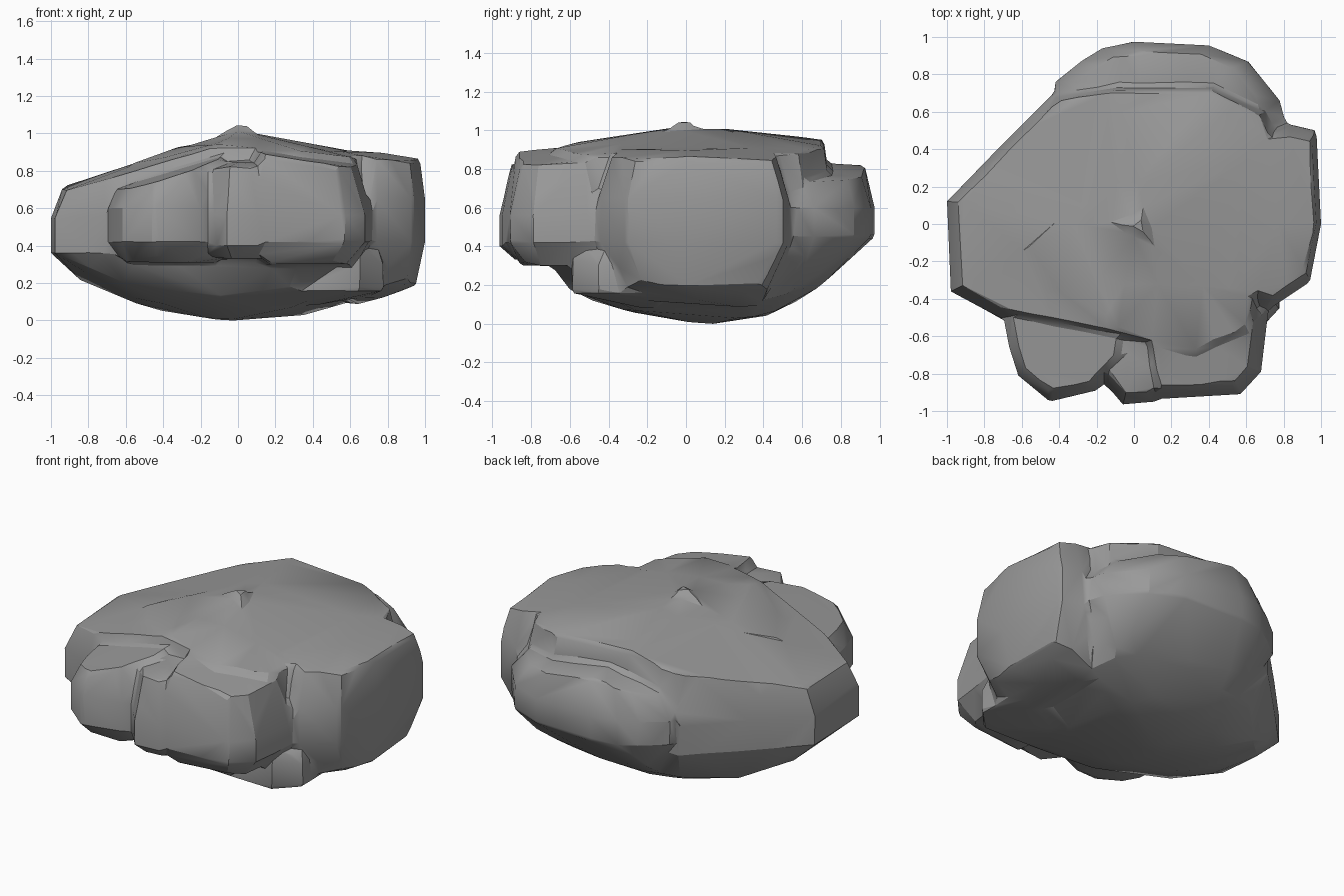
import bpy, bmesh, math
from mathutils import Vector

cube = bpy.data.objects.get("Cube")
if cube:
    bpy.data.objects.remove(cube, do_unlink=True)

stone = bpy.data.materials.new("grey_stone")
stone.use_nodes = True
grey = (.32, .32, .32, 1)
stone.diffuse_color = grey
shader = stone.node_tree.nodes["Principled BSDF"]
shader.inputs["Base Color"].default_value = grey

rock = bmesh.new()


def crown(x, y):
    """Upper surface: a ridge falling steeply to the wing, gently to the side lobe."""
    across = .32 if x < 0 else .16
    along = .09 if y < 0 else .05
    return 1.02 - across * abs(x) - along * abs(y)


def keel(x, y):
    """Underside: a bowl whose lowest point lies behind the middle."""
    across = .3 if x < 0 else .2
    along = .8 if y > .2 else .25
    return across * x * x + along * (y - .2) ** 2


def block(outline, rim, drop=0, floor=0, bevel=.1):
    """Add a convex block: an upright rim between the crown and the keel."""
    centre = sum((Vector(p) for p in outline), Vector((0, 0))) / len(outline)
    corners = [(x, y, z) for x, y in outline for z in rim]
    for scale in (1 - bevel, .6, .2):
        for point in outline:
            x, y = centre.lerp(Vector(point), scale)
            corners.append((x, y, crown(x, y) - drop))
            x, y = centre.lerp(Vector(point), scale - .1)
            corners.append((x, y, max(keel(x, y), floor)))
    verts = [rock.verts.new(c) for c in corners]
    hull = bmesh.ops.convex_hull(rock, input=verts)
    inside = {v for v in hull["geom_interior"] if isinstance(v, bmesh.types.BMVert)}
    bmesh.ops.delete(rock, geom=list(inside), context="VERTS")


# main mass with the wing
block([(-1, .12), (-.98, -.36), (-.72, -.5), (-.1, -.62), (.35, -.74), (.66, -.6),
       (.8, .45), (.73, .62), (.45, .76), (-.1, .76), (-.43, .7), (-.73, .4)],
      rim=(.36, .55), bevel=.07)

# side lobe
block([(.5, -.4), (.73, -.45), (.94, -.31), (1, 0), (.975, .5), (.84, .53), (.5, .5)],
      rim=(.42, .65), bevel=.13)

# lower front foot
block([(.2, -.57), (.65, -.59), (.78, -.45), (.75, -.1), (.3, -.1)],
      rim=(.16, .3), drop=.5, floor=.08)

# front ledge
block([(-.7, -.48), (-.67, -.65), (-.62, -.81), (-.45, -.95), (-.2, -.89),
       (0, -.7), (0, -.4), (-.6, -.4)],
      rim=(.42, .6), drop=.06, floor=.31, bevel=.2)

# front middle wedge
block([(-.2, -.8), (-.06, -.965), (.12, -.95), (.25, -.6), (-.1, -.5)],
      rim=(.4, .56), drop=.1, floor=.33, bevel=.3)

# front corner block
block([(.05, -.94), (.57, -.91), (.68, -.79), (.72, -.45), (.3, -.4), (0, -.6)],
      rim=(.42, .56), drop=.03, floor=.3, bevel=.25)

# back shelf
block([(-.42, .76), (-.27, .88), (-.17, .94), (0, .975), (.4, .955), (.61, .87),
       (.78, .66), (.82, .5), (.3, .2), (-.45, .4)],
      rim=(.45, .6), drop=.15, bevel=.2)

# sheared layer and peak shard on the crown
block([(-.6, -.1), (-.45, -.36), (-.1, -.54), (-.28, .1)],
      rim=(.7, .8), drop=-.01, floor=.7)
block([(-.12, 0), (.12, -.12), (.06, .06)],
      rim=(.9, .97), drop=-.03, floor=.9, bevel=.8)

bmesh.ops.recalc_face_normals(rock, faces=rock.faces)
mesh = bpy.data.meshes.new("boulder")
rock.to_mesh(mesh)
rock.free()
boulder = bpy.data.objects.new("boulder", mesh)
bpy.context.collection.objects.link(boulder)

# fuse the blocks, wear their edges slightly, then reduce to broad facets
fuse = boulder.modifiers.new("fuse", "REMESH")
fuse.mode = "VOXEL"
fuse.voxel_size = .02
wear = boulder.modifiers.new("wear", "SMOOTH")
wear.iterations = 2
facet = boulder.modifiers.new("facet", "DECIMATE")
facet.ratio = .014
graph = bpy.context.evaluated_depsgraph_get()
boulder.data = bpy.data.meshes.new_from_object(boulder.evaluated_get(graph))
boulder.modifiers.clear()
boulder.data.materials.clear()
boulder.data.materials.append(stone)

# soft shading across shallow facets, crisp breaks elsewhere
bpy.context.view_layer.objects.active = boulder
boulder.select_set(True)
bpy.ops.object.shade_smooth_by_angle(angle=math.radians(25))
